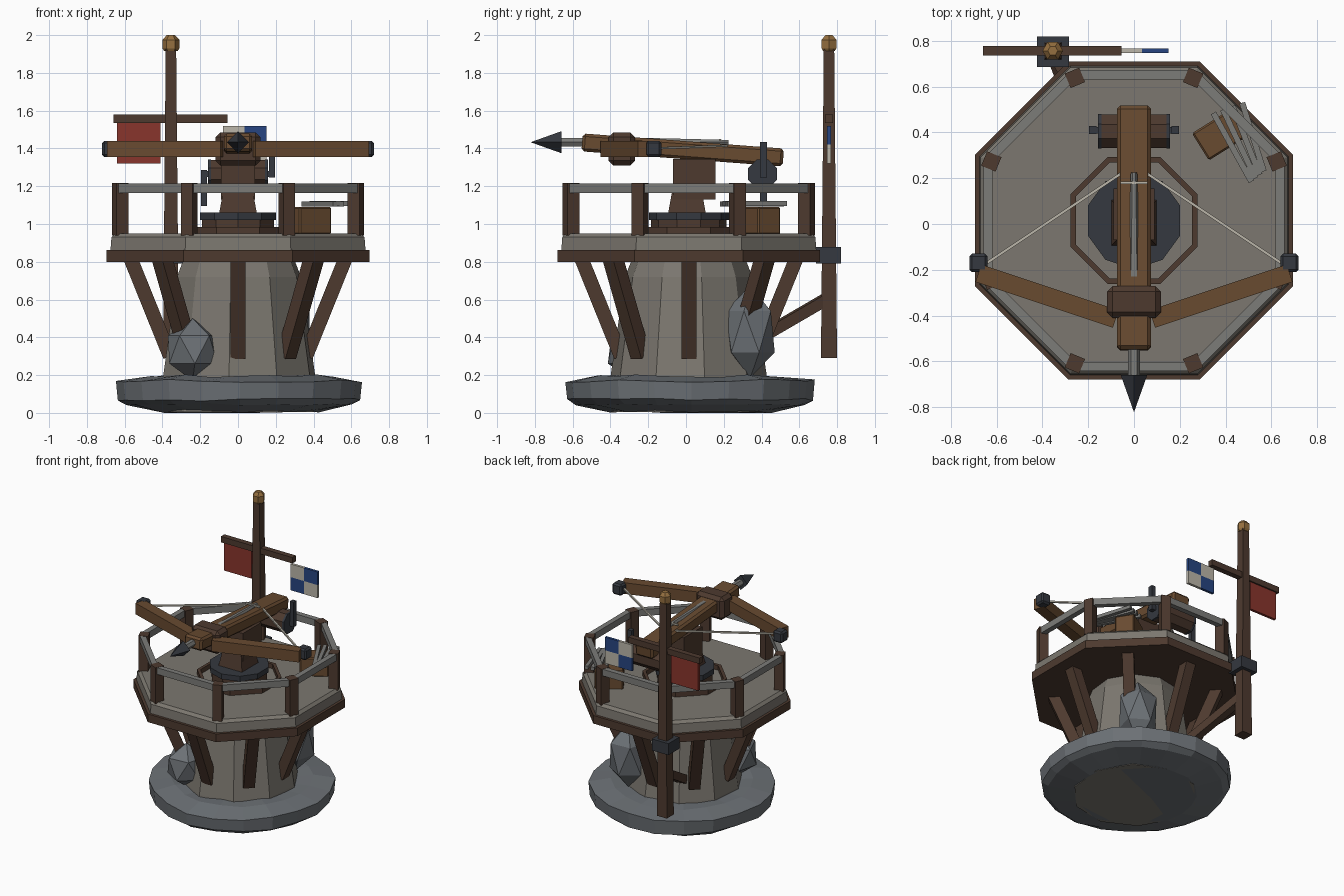
import bpy, bmesh, math, random
from mathutils import Vector, Matrix

if "Cube" in bpy.data.objects:
    bpy.data.objects.remove(bpy.data.objects["Cube"])

random.seed(4)
C8 = 1 / math.cos(math.pi / 8)   # apothem -> circumradius of an octagon
CY = 0.015                       # platform centre in y

def mat(name, *c):
    m = bpy.data.materials.new(name)
    m.diffuse_color = (*c, 1)
    m.use_nodes = True
    m.node_tree.nodes["Principled BSDF"].inputs["Base Color"].default_value = m.diffuse_color
    return m

DARK = mat("dark_wood", .075, .042, .028)
WOOD = mat("wood", .14, .07, .03)
STONE = mat("stone", .2, .185, .16)
ROCK = mat("rock", .15, .165, .18)
IRON = mat("iron", .035, .04, .05)
ASH = mat("grey_wood", .2, .2, .19)
RED = mat("red_cloth", .25, .035, .025)
BLUE = mat("blue_cloth", .02, .06, .22)
WHITE = mat("white_cloth", .5, .47, .4)
GOLD = mat("brass", .3, .16, .05)

def finish(name, bm, m, bevel=0):
    bmesh.ops.recalc_face_normals(bm, faces=bm.faces)
    me = bpy.data.meshes.new(name)
    bm.to_mesh(me)
    bm.free()
    me.materials.append(m)
    ob = bpy.data.objects.new(name, me)
    bpy.context.collection.objects.link(ob)
    if bevel:
        b = ob.modifiers.new("bevel", 'BEVEL')
        b.width, b.segments = bevel, 1
    return ob

def lathe(name, rings, n, m, loc=(0, 0, 0), rot=0, rj=0, zj=0, hollow=False, axis='Z'):
    """Stack of n-sided rings (radius, z); rj / zj roughen the outline."""
    bm = bmesh.new()
    jit = [1 + random.uniform(-rj, rj) for _ in range(n)]
    loops = []
    for r, z in rings:
        loops.append([bm.verts.new((r * jit[i] * math.cos(rot + math.tau * i / n),
                                    r * jit[i] * math.sin(rot + math.tau * i / n),
                                    z + random.uniform(-zj, zj))) for i in range(n)])
    pairs = list(zip(loops, loops[1:])) + ([(loops[-1], loops[0])] if hollow else [])
    for a, b in pairs:
        for i in range(n):
            j = (i + 1) % n
            bm.faces.new((a[i], a[j], b[j], b[i]))
    if not hollow:
        bm.faces.new(loops[0])
        bm.faces.new(loops[-1])
    M = {'Z': Matrix(), 'X': Matrix.Rotation(math.pi / 2, 4, 'Y'),
         'Y': Matrix.Rotation(math.pi / 2, 4, 'X')}[axis]
    bmesh.ops.transform(bm, matrix=Matrix.Translation(loc) @ M, verts=bm.verts)
    return finish(name, bm, m)

def beam(name, a, b, w, h, m, bevel=0, taper=1, up=(0, 0, 1)):
    """Box from a to b; w is sideways, h is along up."""
    a, b, up = Vector(a), Vector(b), Vector(up)
    d = (b - a).normalized()
    if abs(d.dot(up)) > .99:
        up = Vector((0, 1, 0))
    s = d.cross(up).normalized()
    u = s.cross(d)
    bm = bmesh.new()
    ends = []
    for p, k in ((a, .5), (b, .5 * taper)):
        ends.append([bm.verts.new(p + s * w * k * x + u * h * k * y)
                     for x, y in ((-1, -1), (1, -1), (1, 1), (-1, 1))])
    for e in ends:
        bm.faces.new(e)
    for i in range(4):
        j = (i + 1) % 4
        bm.faces.new((ends[0][i], ends[0][j], ends[1][j], ends[1][i]))
    return finish(name, bm, m, bevel)

def box(name, lo, hi, m, bevel=0):
    cx, cy = (lo[0] + hi[0]) / 2, (lo[1] + hi[1]) / 2
    return beam(name, (cx, cy, lo[2]), (cx, cy, hi[2]), hi[0] - lo[0], hi[1] - lo[1], m, bevel)

def polar(r, ang, z):
    return (r * math.cos(ang), CY + r * math.sin(ang), z)

# rocky footing and boulders
lathe("rock_base", [(.42, .005), (.6, .045), (.645, .07), (.655, .17), (.5, .195), (.38, .19)],
      20, ROCK, (.01, .03, 0), rj=.025, zj=.008)

def boulder(name, loc, scale, turn):
    bm = bmesh.new()
    bmesh.ops.create_icosphere(bm, subdivisions=1, radius=1)
    bmesh.ops.transform(bm, verts=bm.verts, matrix=Matrix.Translation(loc)
                        @ Matrix.Diagonal((*scale, 1)) @ Matrix.Rotation(turn, 4, 'Z'))
    finish(name, bm, ROCK)

boulder("boulder_front", (-.24, -.28, .335), (.15, .15, .165), .4)
boulder("boulder_back", (.25, .34, .43), (.15, .145, .245), 1.0)

# stone tower
lathe("tower", [(.43, .005), (.41, .2), (.335, .72), (.3, .81)], 10, STONE, (0, .015, 0),
      rot=.2, rj=.02)

# octagonal platform
lathe("platform_frame", [(.695 * C8, .80), (.695 * C8, .862)], 8, DARK, (0, CY, 0), math.pi / 8)
lathe("stone_deck", [(.675 * C8, .862), (.67 * C8, .93), (.65 * C8, .95)], 8, STONE,
      (0, CY, 0), math.pi / 8)

# struts, posts and rails, once per side
for i in range(8):
    a = math.pi / 4 * i
    beam(f"strut_{i}", polar(.57, a, .82), polar(.36, a, .30), .08, .075, DARK)
    c, d = a + math.pi / 8, a - math.pi / 8
    p = polar(.675, c, .94)
    post = box(f"post_{i}", (-.034, -.034, 0), (.034, .034, .277), DARK)
    post.matrix_world = Matrix.Translation(p) @ Matrix.Rotation(c, 4, 'Z')
    beam(f"rail_{i}", polar(.69, c, 1.19), polar(.69, d, 1.19), .04, .05, ASH)

# turntable and pedestal
lathe("turntable_ring", [(.30, .945), (.30, .985), (.275, .985), (.275, .945)], 8, DARK,
      (0, CY, 0), math.pi / 8, hollow=True)
lathe("turntable_base", [(.2, .945), (.2, 1.025)], 10, DARK, (0, CY, 0), math.pi / 10)
lathe("turntable_plate", [(.212, 1.02), (.212, 1.06)], 10, IRON, (0, CY, 0), math.pi / 2)
beam("pedestal", (0, .005, 1.055), (0, .005, 1.22), .2, .2, DARK, taper=.7)
box("pedestal_head", (-.09, -.07, 1.13), (.09, .155, 1.345), DARK)

# crossbow stock, clamp, arms and string
beam("stock", (0, -.55, 1.432), (0, .515, 1.352), .15, .095, WOOD, .015)
box("bow_clamp", (-.118, -.41, 1.31), (.118, -.27, 1.485), DARK, .025)
for s, side in ((-1, "left"), (1, "right")):
    beam(f"bow_arm_{side}", (s * .08, -.415, 1.397), (s * .68, -.215, 1.397), .08, .085, WOOD)
    box(f"bow_tip_{side}", (s * .68 - .04, -.21, 1.355), (s * .68 + .04, -.13, 1.44), IRON, .012)
    beam(f"string_{side}", (s * .65, -.175, 1.40), (s * .05, .225, 1.415), .012, .012, WHITE)
    # winch cranks: one up, one down
    beam(f"crank_{side}", (s * .18, .41, 1.265 - s * .02), (s * .18, .41, 1.265 + s * .17),
         .032, .035, IRON)
    lathe(f"winch_cap_{side}", [(.082, -.008), (.082, .008)], 8, IRON, (s * .15, .405, 1.265),
          math.pi / 8, axis='X')
beam("string_nock", (-.06, .18, 1.445), (.06, .18, 1.445), .012, .012, WHITE)
lathe("winch_drum", [(.08, -.15), (.08, .15)], 8, DARK, (0, .405, 1.265), math.pi / 8, axis='X')
beam("winch_axle", (-.19, .41, 1.265), (.19, .41, 1.265), .03, .03, IRON)

# loaded bolt
lathe("bolt_shaft", [(.014, -.225), (.026, .2), (.026, .67)], 6, ASH, (0, 0, 1.433), axis='Y')
lathe("bolt_head", [(.058, .66), (.001, .82)], 4, IRON, (0, 0, 1.433), axis='Y')

# ammunition crate with spare bolts
crate = box("ammo_crate", (-.1, -.07, 0), (.1, .07, .145), WOOD, .008)
crate.matrix_world = Matrix.Translation((.375, .39, .945)) @ Matrix.Rotation(math.radians(32), 4, 'Z')
for i in range(4):
    x, y = .43 + .03 * i, .335 + .015 * i
    k = .012 * (i - 1.5)
    beam(f"spare_bolt_{i}", (x - .065 + k, y + .15, 1.105 + .004 * (i % 2)),
         (x + .065 - k, y - .15, 1.105 + .004 * (i % 2)), .026, .026, ASH)

# banner pole
PX, PY = -.355, .757
beam("pole", (PX, PY, .29), (PX, PY, 1.93), .085, .085, DARK, taper=.65)
lathe("pole_finial", [(.035, 1.915), (.045, 1.93), (.045, 1.975), (.022, 2.0)], 6, GOLD, (PX, PY, 0))
box("pole_bracket", (PX - .07, PY - .07, .79), (PX + .07, PY + .063, .878), IRON)
beam("pole_arm", (PX, PY, .83), (-.25, .58, .83), .06, .05, DARK)
beam("pole_brace", (PX, PY - .01, .605), (-.19, .30, .345), .06, .06, DARK)
box("crossbar", (-.66, PY - .021, 1.535), (-.055, PY + .021, 1.58), DARK)

# banners
box("red_banner", (-.64, PY - .01, 1.32), (-.41, PY + .01, 1.54), RED)
for i in range(2):
    for j in range(2):
        x, z = -.08 + .115 * i, 1.32 + .1 * j
        box(f"checker_banner_{i}{j}", (x, PY - .01, z), (x + .115, PY + .01, z + .1),
            WHITE if i != j else BLUE)
